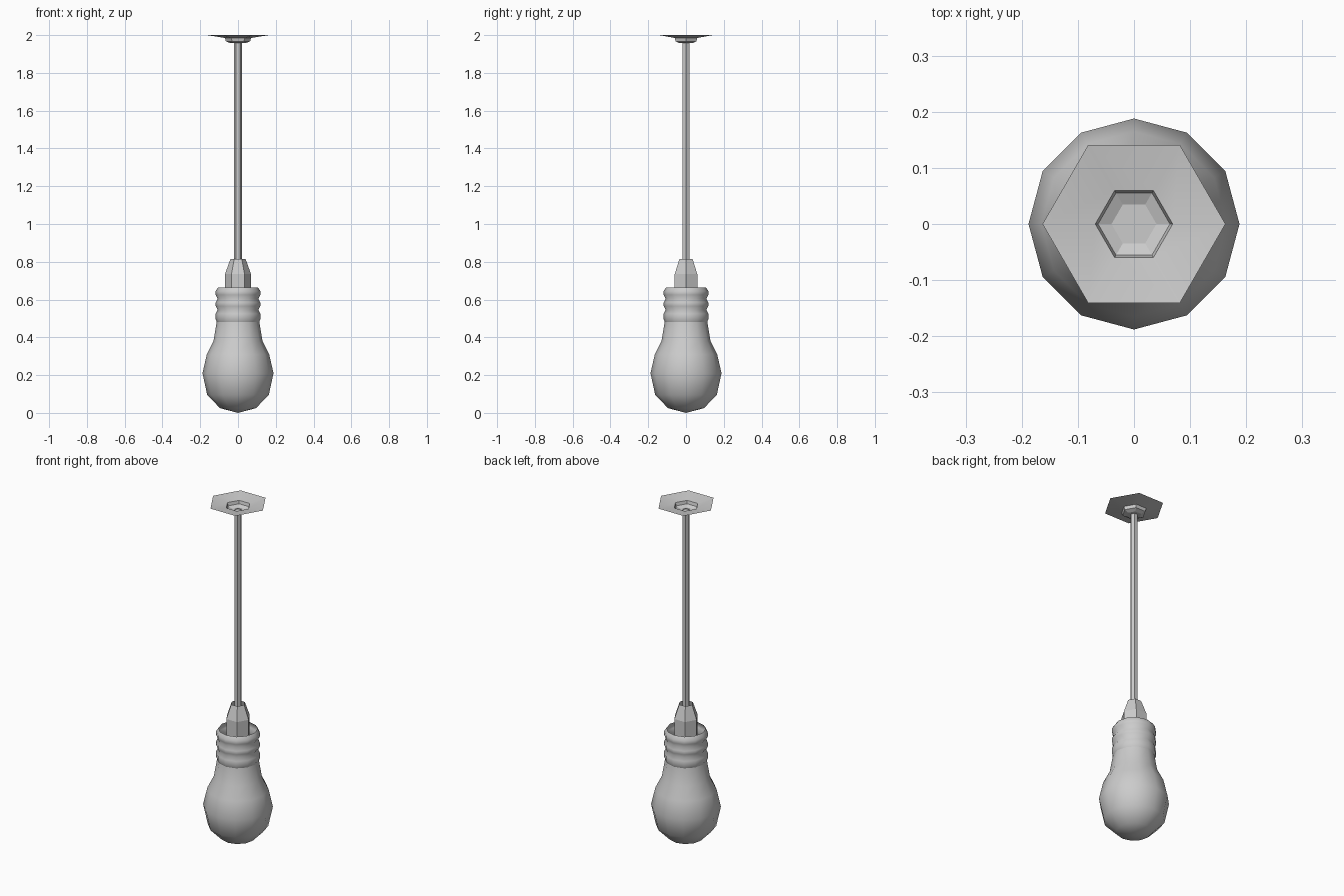
import bpy, math

if "Cube" in bpy.data.objects:
    bpy.data.objects.remove(bpy.data.objects["Cube"])


def lathe(name, profile, sides, smooth_angle):
    """Spin an (r, z) profile around z; r = 0 makes a pole."""
    verts, rings, faces = [], [], []
    for r, z in profile:
        start = len(verts)
        if r == 0:
            verts.append((0, 0, z))
            rings.append([start] * sides)
        else:
            for i in range(sides):
                a = 2 * math.pi * i / sides
                verts.append((r * math.cos(a), r * math.sin(a), z))
            rings.append(list(range(start, start + sides)))
    for lo, hi in zip(rings, rings[1:]):
        for i in range(sides):
            j = (i + 1) % sides
            quad = [lo[i], lo[j], hi[j], hi[i]]
            faces.append(list(dict.fromkeys(quad)))
    mesh = bpy.data.meshes.new(name)
    mesh.from_pydata(verts, [], faces)
    ob = bpy.data.objects.new(name, mesh)
    bpy.context.collection.objects.link(ob)
    bpy.ops.object.select_all(action='DESELECT')
    ob.select_set(True)
    bpy.context.view_layer.objects.active = ob
    if smooth_angle:
        bpy.ops.object.shade_smooth_by_angle(angle=math.radians(smooth_angle))
    return ob


# Glass bulb
lathe("glass_bulb", [(0, 0), (0.095, 0.025), (0.163, 0.095), (0.188, 0.21),
                     (0.165, 0.31), (0.13, 0.38), (0.112, 0.485)], 12, 60)

# Ribbed screw socket, open at the top
lathe("screw_socket", [(0.112, 0.48), (0.118, 0.495), (0.118, 0.525),
                       (0.108, 0.545), (0.118, 0.565), (0.118, 0.585),
                       (0.108, 0.605), (0.118, 0.625), (0.118, 0.645),
                       (0.105, 0.665)], 12, 60)

# Tapered hexagonal cord grip
lathe("cord_grip", [(0.069, 0.62), (0.069, 0.735), (0.04, 0.815)], 6, 0)

# Hexagonal cord
lathe("cord", [(0.02, 0.72), (0.02, 1.96)], 6, 0)

# Shallow ceiling plate with a small cup, open at the top
lathe("ceiling_plate", [(0, 1.957), (0.04, 1.957), (0.064, 1.967),
                        (0.069, 1.985), (0.163, 2.0)], 6, 20)
